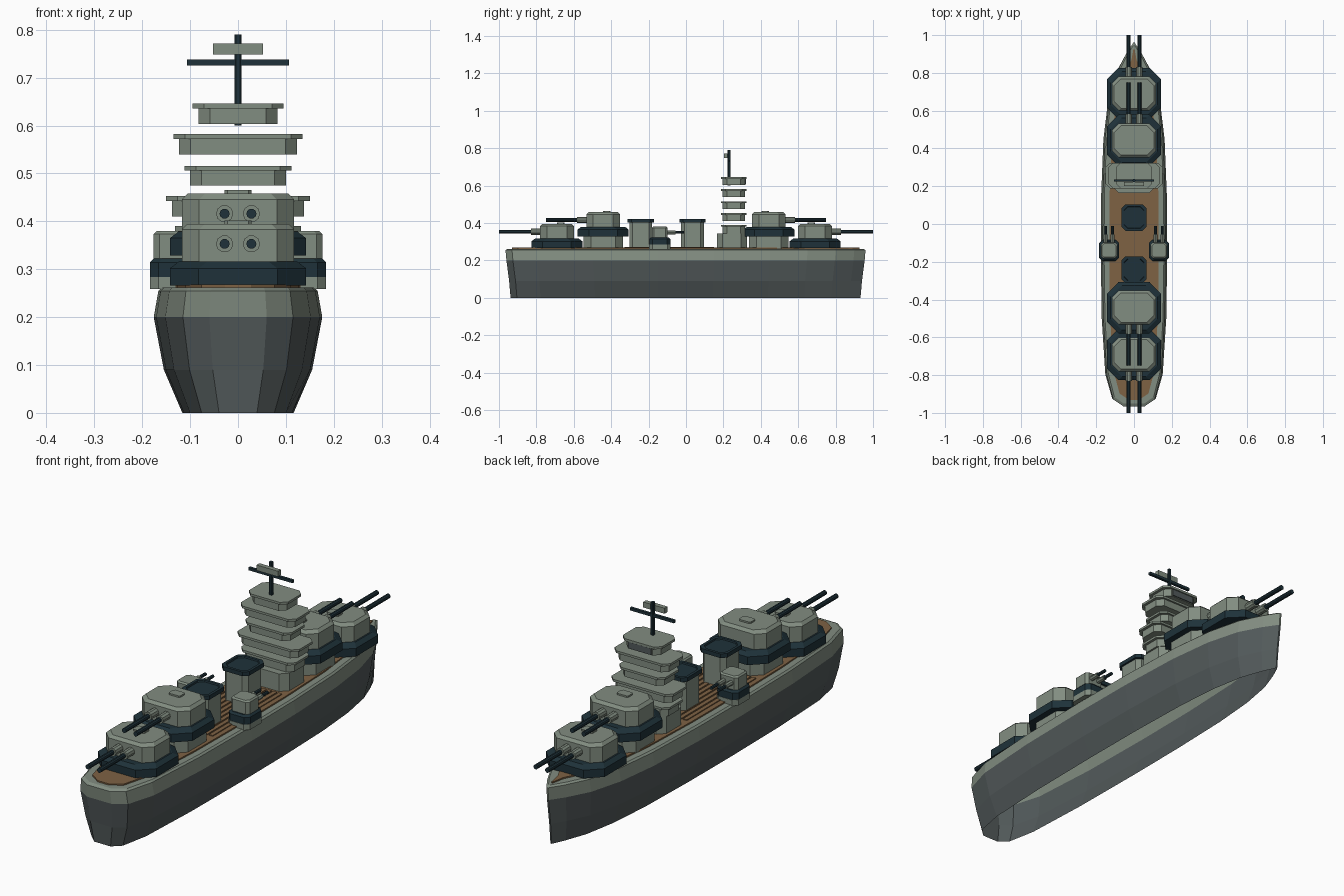
import bpy, math

if "Cube" in bpy.data.objects:
    bpy.data.objects.remove(bpy.data.objects["Cube"], do_unlink=True)


def material(name, rgb):
    m = bpy.data.materials.new(name)
    m.use_nodes = True
    m.diffuse_color = (*rgb, 1)
    m.node_tree.nodes["Principled BSDF"].inputs["Base Color"].default_value = (*rgb, 1)
    return m


LIGHT = material("light green grey", (0.222, 0.266, 0.218))
HULL = material("dark hull grey", (0.085, 0.102, 0.104))
NAVY = material("dark navy", (0.013, 0.031, 0.041))
WOOD = material("wood deck", (0.21, 0.122, 0.057))


def loft(name, rings, *mats, floor=True):
    """Skin a stack of equal-length rings, cap the top and optionally the floor."""
    n = len(rings[0])
    verts = [p for r in rings for p in r]
    faces = [(k * n + i, k * n + (i + 1) % n, (k + 1) * n + (i + 1) % n, (k + 1) * n + i)
             for k in range(len(rings) - 1) for i in range(n)]
    faces.append(tuple(range(len(verts) - n, len(verts))))
    if floor:
        faces.append(tuple(reversed(range(n))))
    mesh = bpy.data.meshes.new(name)
    mesh.from_pydata(verts, [], faces)
    for m in mats:
        mesh.materials.append(m)
    obj = bpy.data.objects.new(name, mesh)
    bpy.context.collection.objects.link(obj)
    return obj


def octagon(x, y, z, hx, hy, c):
    """Rectangle with chamfered corners, counter-clockwise."""
    pts = [(hx, -hy + c), (hx, hy - c), (hx - c, hy), (-hx + c, hy),
           (-hx, hy - c), (-hx, -hy + c), (-hx + c, -hy), (hx - c, -hy)]
    return [(x + a, y + b, z) for a, b in pts]


def block(name, x, y, hx, hy, c, z0, z1, mat, bevel=0.0, drop=None):
    """Chamfered block; bevel narrows the roof edge over a height of drop."""
    rings = [octagon(x, y, z0, hx, hy, c)]
    if bevel:
        rings.append(octagon(x, y, z1 - (drop or bevel), hx, hy, c))
    rings.append(octagon(x, y, z1, hx - bevel, hy - bevel, c))
    return loft(name, rings, mat)


def box(name, x, y, z, hx, hy, hz, mat):
    rings = [[(x + a * hx, y + b * hy, z + s * hz)
              for a, b in ((-1, -1), (1, -1), (1, 1), (-1, 1))] for s in (-1, 1)]
    return loft(name, rings, mat)


def rod(name, x, z, y0, y1, r, mat, sides=10):
    """Round bar lying along y."""
    lo, hi = sorted((y0, y1))
    rings = [[(x + r * math.cos(math.tau * i / sides), y,
               z - r * math.sin(math.tau * i / sides)) for i in range(sides)] for y in (lo, hi)]
    return loft(name, rings, mat)


# Hull: half outline from stern to bow, scaled for each level, open underneath
HALF = [(-0.965, 0.06), (-0.93, 0.115), (-0.8, 0.152), (-0.5, 0.171), (-0.15, 0.176),
        (0.15, 0.174), (0.45, 0.162), (0.65, 0.138), (0.8, 0.098), (0.9, 0.045), (0.96, 0.004)]


def outline(z, width, length, inset=0.0):
    side = [(max(w * width - inset, 0.003), y * length, z) for y, w in HALF]
    return side + [(-x, y, z) for x, y, z in reversed(side)]


hull = loft("hull", [outline(0, 0.66, 0.972), outline(0.09, 0.88, 0.98), outline(0.2, 1, 0.995),
                     outline(0.255, 0.945, 1), outline(0.262, 0.9, 0.985)], HULL, LIGHT, floor=False)
for f in hull.data.polygons:
    f.material_index = int(f.center.z > 0.2)

# Deck with raised planks amidships
loft("deck", [outline(0.262, 0.9, 0.965, 0.027), outline(0.268, 0.9, 0.965, 0.027)], WOOD)
for i in range(-4, 5):
    box("deck_plank", i * 0.025, -0.09, 0.269, 0.009, 0.24, 0.003, WOOD)


# Main turrets, low and raised, at both ends
def main_turret(end, y, lift, tip, prefix):
    cy = end * y
    z = 0.266 + lift
    if lift:
        block(prefix + "_pedestal", 0, cy, 0.113, 0.105, 0.04, 0.264, z + 0.01, LIGHT)
    block(prefix + "_barbette", 0, cy, 0.142, 0.136, 0.06, z, z + 0.05, NAVY, 0.018, 0.014)
    block(prefix + "_house", 0, cy, 0.117, 0.09, 0.036, z + 0.05, z + 0.129, LIGHT, 0.012)
    block(prefix + "_hatch", 0, cy - end * 0.02, 0.028, 0.02, 0.006, z + 0.129, z + 0.136, LIGHT)
    for x in (-0.028, 0.028):
        zb = z + 0.087
        rod(prefix + "_sleeve", x, zb, end * (y + 0.08), end * (y + 0.14), 0.018, LIGHT)
        rod(prefix + "_barrel", x, zb, end * (y + 0.1), end * tip, 0.0105, NAVY)


for end, label in ((-1, "aft"), (1, "fore")):
    main_turret(end, 0.69, 0, 1.0, label + "_low_turret")
    main_turret(end, 0.443, 0.063, 0.748, label + "_high_turret")

# Secondary turrets on side sponsons
for s in (-1, 1):
    cx, cy = s * 0.132, -0.14
    block("sponson", cx, cy, 0.052, 0.058, 0.018, 0.259, 0.284, LIGHT)
    block("side_barbette", cx, cy, 0.052, 0.056, 0.018, 0.284, 0.322, NAVY, 0.008)
    block("side_turret", cx, cy, 0.044, 0.042, 0.012, 0.322, 0.38, LIGHT, 0.006)
    for dx in (-0.018, 0.018):
        rod("side_sleeve", cx + dx, 0.35, cy + 0.03, cy + 0.085, 0.011, LIGHT, 8)
        rod("side_barrel", cx + dx, 0.35, cy + 0.06, -0.01, 0.007, NAVY, 8)

# Funnels with dark rimmed caps
for cy in (0.034, -0.242):
    block("funnel", 0, cy, 0.057, 0.061, 0.018, 0.264, 0.404, LIGHT)
    rings = [octagon(0, cy, z, 0.066 - d, 0.07 - d, 0.02)
             for z, d in ((0.402, 0), (0.42, 0), (0.42, 0.012), (0.414, 0.014))]
    loft("funnel_cap", rings, NAVY)

# Bridge tower: stacked tiers, each with a wider lip
block("bridge_base", 0, 0.245, 0.112, 0.08, 0.03, 0.264, 0.345, LIGHT)
TIERS = [(0.345, 0.39, 0.12), (0.41, 0.453, 0.138), (0.475, 0.516, 0.1),
         (0.54, 0.582, 0.123), (0.603, 0.646, 0.083)]
for z0, z1, hx in TIERS:
    block("bridge_tier", 0, 0.256, hx, 0.06, 0.024, z0, z1 - 0.01, LIGHT)
    block("bridge_lip", 0, 0.256, hx + 0.012, 0.068, 0.024, z1 - 0.01, z1, LIGHT)
box("bridge_window", 0, 0.317, 0.62, 0.055, 0.004, 0.014, HULL)

# Mast, yard and aerial panel
block("mast", 0, 0.23, 0.007, 0.007, 0.003, 0.6, 0.79, NAVY)
box("yard", 0, 0.23, 0.732, 0.107, 0.006, 0.006, NAVY)
box("aerial_panel", 0, 0.212, 0.76, 0.052, 0.01, 0.012, LIGHT)
